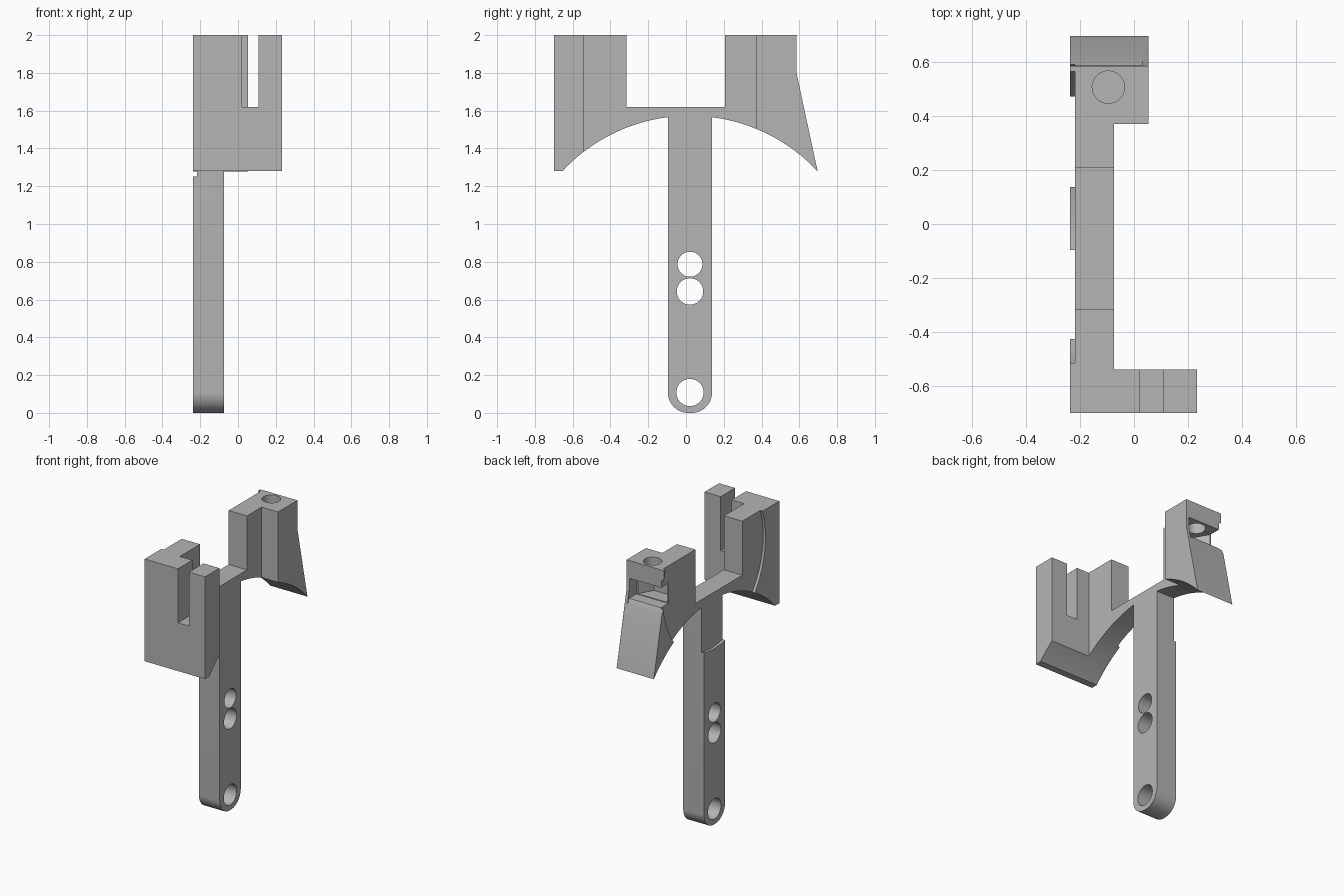
import bpy, bmesh, math
from mathutils import Vector

if "Cube" in bpy.data.objects:
    bpy.data.objects.remove(bpy.data.objects["Cube"], do_unlink=True)

grey = bpy.data.materials.new("plain_grey")
grey.use_nodes = True
GREY = (0.46, 0.46, 0.46, 1)
grey.diffuse_color = GREY
grey.node_tree.nodes["Principled BSDF"].inputs["Base Color"].default_value = GREY


def prism(name, points, vec):
    """Extrude a closed loop of 3D points along vec."""
    bm = bmesh.new()
    face = bm.faces.new([bm.verts.new(p) for p in points])
    ext = bmesh.ops.extrude_face_region(bm, geom=[face])
    verts = [g for g in ext["geom"] if isinstance(g, bmesh.types.BMVert)]
    bmesh.ops.translate(bm, vec=vec, verts=verts)
    bmesh.ops.recalc_face_normals(bm, faces=bm.faces)
    mesh = bpy.data.meshes.new(name)
    bm.to_mesh(mesh)
    bm.free()
    mesh.materials.append(grey)
    obj = bpy.data.objects.new(name, mesh)
    bpy.context.collection.objects.link(obj)
    return obj


def arc(cy, cz, r, a0, a1, n):
    """Points on an arc in the side plane, angles in degrees."""
    angles = [math.radians(a0 + (a1 - a0) * i / n) for i in range(n + 1)]
    return [(cy + r * math.cos(a), cz + r * math.sin(a)) for a in angles]


def side_prism(name, profile, x0, x1):
    return prism(name, [(x0, y, z) for y, z in profile], Vector((x1 - x0, 0, 0)))


def box(name, x, y, z):
    loop = [(y[0], z[0]), (y[1], z[0]), (y[1], z[1]), (y[0], z[1])]
    return side_prism(name, loop, *x)


def side_cylinder(name, y, z, r, x, n=48):
    return side_prism(name, arc(y, z, r, 0, 360, n)[:-1], *x)


def upright_cylinder(name, x, y, r, z, n):
    loop = [(px, py, z[0]) for px, py in arc(x, y, r, 0, 360, n)[:-1]]
    return prism(name, loop, Vector((0, 0, z[1] - z[0])))


# Key dimensions
LEFT, RIGHT, INNER = -0.237, 0.233, -0.075
MID, BOW_Z, BOW_R = 0.021, 0.649, 0.924
STEM_HALF, FOOT_R = 0.117, 0.108


def bow_angle(y):
    return math.degrees(math.acos((y - MID) / BOW_R))


# Side outline: two uprights, bridge, arched underside and rounded stem
stem_l, stem_r = MID - STEM_HALF, MID + STEM_HALF
outline = [(-0.7, 1.28), (-0.7, 2), (-0.315, 2), (-0.315, 1.62),
           (0.207, 1.62), (0.207, 2), (0.585, 2), (0.585, 1.8)]
outline += arc(MID, BOW_Z, BOW_R, bow_angle(0.697), bow_angle(stem_r), 20)
outline += arc(stem_r - FOOT_R, FOOT_R, FOOT_R, 0, -90, 14)
outline += arc(stem_l + FOOT_R, FOOT_R, FOOT_R, -90, -180, 14)
outline += arc(MID, BOW_Z, BOW_R, bow_angle(stem_l), bow_angle(-0.653), 20)
bracket = side_prism("bracket", outline, LEFT, RIGHT)

through = (-0.5, 0.5)
cutters = [
    # Narrow the stem and bridge, and the rear upright
    box("cut_middle", (INNER, 0.6), (-0.54, 0.37), (-0.5, 2.5)),
    box("cut_rear", (0.053, 0.6), (0.3, 1), (0.5, 2.5)),
    # Vertical slot in the front plate
    box("cut_slot", (0.022, 0.108), (-1, -0.5), (1.62, 2.5)),
    # Shallow round recess in the outer face
    side_cylinder("cut_recess", 0.025, 1.81, 0.572, (-0.4, -0.218), 96),
    # Stem holes
    side_cylinder("cut_hole_low", MID, 0.108, 0.072, through),
    side_cylinder("cut_hole_mid", MID, 0.643, 0.07, through),
    side_cylinder("cut_hole_top", MID, 0.787, 0.066, through),
    # Bolt hole and nut pocket in the rear upright
    upright_cylinder("cut_bolt", -0.095, 0.507, 0.06, (1.8, 2.3), 40),
    upright_cylinder("cut_nut", -0.095, 0.507, 0.115, (1.74, 1.87), 6),
    box("cut_pocket", (-0.4, 0.032), (0.507, 0.9), (1.735, 1.875)),
    # Bevelled lip under the pocket
    side_prism("cut_lip", [(0.585, 1.9), (0.585, 1.74), (0.615, 1.68),
                           (0.9, 1.68), (0.9, 1.9)], -0.4, 0.032),
]
for cutter in cutters:
    mod = bracket.modifiers.new(cutter.name, "BOOLEAN")
    mod.operation = "DIFFERENCE"
    mod.solver = "EXACT"
    mod.object = cutter

# Bake the cuts and drop the cutters
bpy.context.view_layer.update()
graph = bpy.context.evaluated_depsgraph_get()
baked = bpy.data.meshes.new_from_object(bracket.evaluated_get(graph))
bracket.modifiers.clear()
bracket.data = baked
for cutter in cutters:
    bpy.data.objects.remove(cutter, do_unlink=True)

bpy.ops.object.select_all(action="DESELECT")
bracket.select_set(True)
bpy.context.view_layer.objects.active = bracket
bpy.ops.object.shade_smooth_by_angle(angle=math.radians(25))
